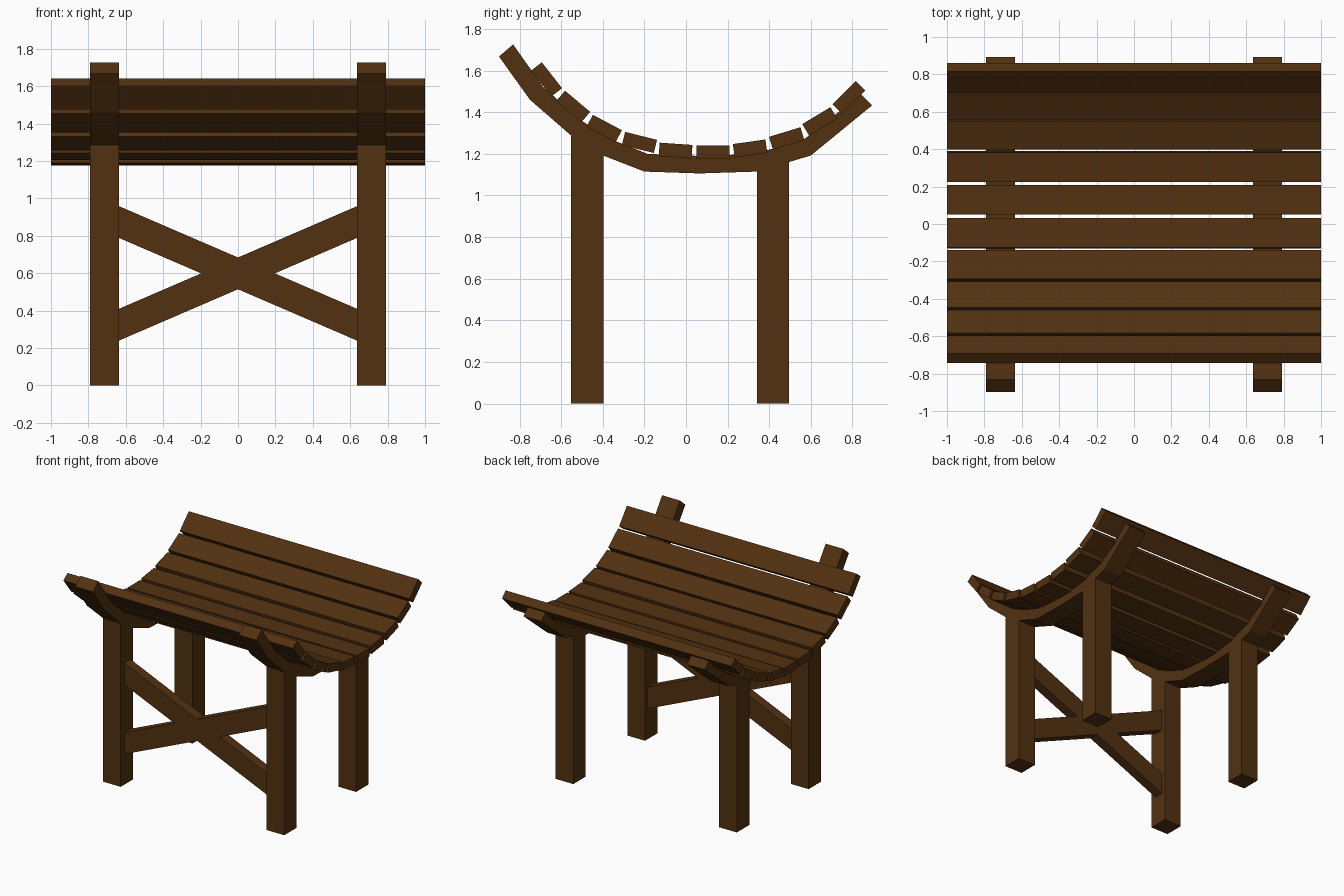
import bpy, bmesh, math
from mathutils import Matrix

if "Cube" in bpy.data.objects:
    bpy.data.objects.remove(bpy.data.objects["Cube"])

wood = bpy.data.materials.new("dark brown wood")
wood.diffuse_color = (0.085, 0.031, 0.0055, 1)
wood.use_nodes = True
wood.node_tree.nodes["Principled BSDF"].inputs["Base Color"].default_value = wood.diffuse_color


def finish(name, bm):
    bmesh.ops.recalc_face_normals(bm, faces=bm.faces)
    me = bpy.data.meshes.new(name)
    bm.to_mesh(me)
    bm.free()
    me.materials.append(wood)
    ob = bpy.data.objects.new(name, me)
    bpy.context.collection.objects.link(ob)
    return ob


def box(name, loc, size, tilt=0.0):
    bm = bmesh.new()
    m = (Matrix.Translation(loc) @ Matrix.Rotation(math.radians(tilt), 4, 'X')
         @ Matrix.Diagonal((*size, 1)))
    bmesh.ops.create_cube(bm, size=1, matrix=m)
    return finish(name, bm)


def strip(name, lower, upper, place, a, b):
    """Solid between two polylines, placed at depths a and b."""
    bm = bmesh.new()
    rows = [[bm.verts.new(place(*p, d)) for p in pts]
            for pts, d in ((lower, a), (upper, a), (upper, b), (lower, b))]
    n = len(lower)
    for r in range(4):
        s, t = rows[r], rows[(r + 1) % 4]
        for i in range(n - 1):
            bm.faces.new((s[i], s[i + 1], t[i + 1], t[i]))
    bm.faces.new([r[0] for r in rows])
    bm.faces.new([r[-1] for r in rows])
    return finish(name, bm)


# curved rails, as (y, z) profiles
low = [(-.899, 1.668), (-.75, 1.46), (-.552, 1.288), (-.398, 1.192), (-.2, 1.115),
       (.065, 1.106), (.34, 1.115), (.6, 1.192), (.894, 1.433)]
up = [(-.831, 1.726), (-.685, 1.52), (-.495, 1.355), (-.355, 1.268), (-.185, 1.2),
      (.065, 1.19), (.33, 1.2), (.565, 1.268), (.841, 1.486)]
for s, side in ((-1, "left"), (1, "right")):
    strip(side + "_rail", low, up, lambda y, z, x: (x, y, z), s * .635, s * .79)
    # legs, tops hidden inside the rails
    for y, top, end in ((-.475, 1.285, "front"), (.418, 1.18, "back")):
        box(f"{end}_{side}_leg", (s * .7125, y, top / 2), (.155, .155, top))

# seat slats: y, z, tilt
slats = [(-.67, 1.558, -52), (-.542, 1.428, -40), (-.393, 1.322, -28), (-.224, 1.255, -14),
         (-.05, 1.216, -4), (.13, 1.207, 0), (.308, 1.226, 8), (.484, 1.274, 17),
         (.643, 1.356, 31), (.783, 1.471, 45)]
for i, (y, z, tilt) in enumerate(slats):
    box(f"seat_slat_{i + 1}", (0, y, z), (2, .158, .065), tilt)

# crossed braces between the front legs
for s, name in ((1, "rising_brace"), (-1, "falling_brace")):
    strip(name, [(-.64 * s, .238), (.64 * s, .79)], [(-.64 * s, .408), (.64 * s, .96)],
          lambda x, z, y: (x, y, z), -.507, -.43)
